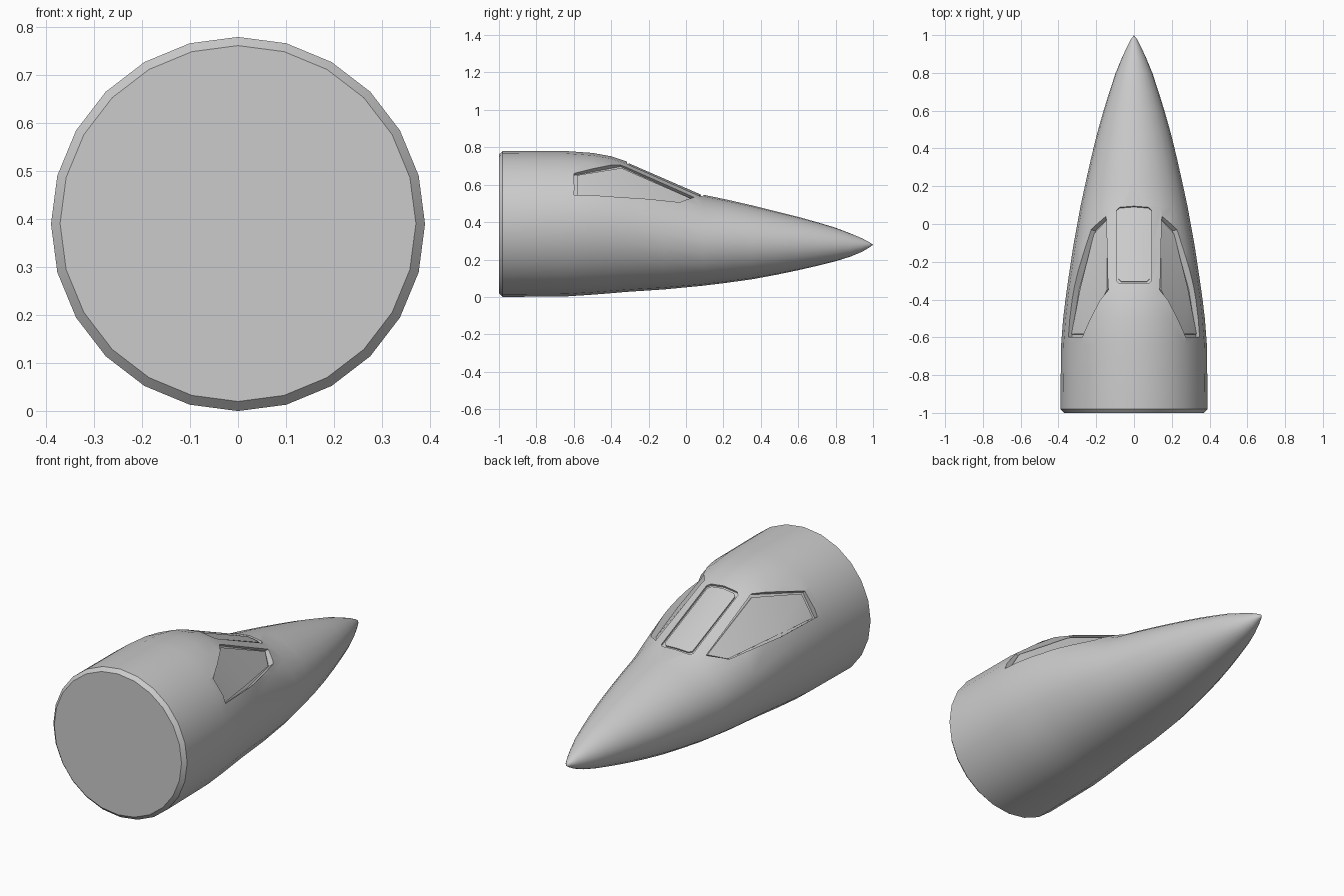
import bpy, bmesh, math
from mathutils import Vector

if "Cube" in bpy.data.objects:
    bpy.data.objects.remove(bpy.data.objects["Cube"])

grey = bpy.data.materials.new("light_grey")
grey.diffuse_color = (0.6, 0.6, 0.6, 1)
grey.use_nodes = True
grey.node_tree.nodes["Principled BSDF"].inputs["Base Color"].default_value = grey.diffuse_color

# Fuselage stations: y, top z, bottom z, half width
STATIONS = [
    (-1.0, .762, .02, .371), (-.98, .78, .0, .39), (-.64, .78, .003, .386),
    (-.5, .77, .012, .375), (-.4, .752, .02, .363), (-.32, .725, .027, .352),
    (-.12, .638, .04, .322), (.09, .547, .06, .284), (.22, .52, .076, .256),
    (.35, .49, .094, .227), (.48, .458, .118, .195), (.6, .428, .143, .161),
    (.7, .4, .166, .13), (.8, .37, .191, .097), (.88, .339, .216, .064),
    (.94, .314, .241, .036), (.98, .293, .264, .015)]
N = 24


def make(name, verts, faces):
    bm = bmesh.new()
    vs = [bm.verts.new(v) for v in verts]
    for f in faces:
        bm.faces.new([vs[i] for i in f])
    bmesh.ops.recalc_face_normals(bm, faces=bm.faces)
    me = bpy.data.meshes.new(name)
    bm.to_mesh(me)
    bm.free()
    me.materials.append(grey)
    ob = bpy.data.objects.new(name, me)
    bpy.context.collection.objects.link(ob)
    return ob


def prism(name, base, tris, offset):
    """Closed solid from a triangulated outline pushed along an offset."""
    n = len(base)
    verts = list(base) + [p + offset for p in base]
    faces = [list(t) for t in tris] + [[i + n for i in t] for t in tris]
    faces += [[i, (i + 1) % n, (i + 1) % n + n, i + n] for i in range(n)]
    return make(name, verts, faces)


def smooth(ob, angle=30):
    bpy.ops.object.select_all(action='DESELECT')
    ob.select_set(True)
    bpy.context.view_layer.objects.active = ob
    bpy.ops.object.shade_smooth_by_angle(angle=math.radians(angle))


def inset(pts, d):
    c = sum(pts, Vector()) / len(pts)
    return [p + (c - p).normalized() * d for p in pts]


# Fuselage: lofted 24-sided ellipses ending in a pointed nose
verts, faces = [], []
for y, top, bot, w in STATIONS:
    for k in range(N):
        a = 2 * math.pi * k / N
        verts.append((w * math.sin(a), y, (top + bot) / 2 + (top - bot) / 2 * math.cos(a)))
for s in range(len(STATIONS) - 1):
    for k in range(N):
        j = (k + 1) % N
        faces.append((s * N + k, s * N + j, (s + 1) * N + j, (s + 1) * N + k))
faces.append(tuple(range(N)))
last = (len(STATIONS) - 1) * N
verts.append((0, 1.0, .279))
faces += [(last + k, last + (k + 1) % N, len(verts) - 1) for k in range(N)]
body = make("fuselage", verts, faces)

cutters = []

# Side windows: recessed panes with a groove around them
SIDE = [(.33, -.6, .533), (.26, -.6, .65), (.125, -.35, .697),
        (.13, .04, .52), (.203, -.035, .487), (.29, -.345, .511)]
TRIS = [(0, 1, 5), (1, 2, 5), (2, 3, 4), (2, 4, 5)]
for side, s in (("right", 1), ("left", -1)):
    pts = [Vector((x * s, y, z)) for x, y, z in SIDE]
    out = Vector((.8 * s, .1, .6))
    cutters.append(prism("side_cutter", pts, TRIS, out * .12))
    pane = [p - out * .003 for p in inset(pts, .017)]
    smooth(prism(side + "_side_window", pane, TRIS, out * .012))

# Windshield: shallow recess in the sloping roof with a raised pane
def windshield(name, w, y0, y1, depth, offset):
    def z(x, y):
        t = (y + .32) / .41
        top = .725 + t * (.547 - .725)
        return top - abs(x) * .13 - depth
    outline = [(-w, y0 + .015), (-w + .015, y0), (0, y0), (w - .015, y0), (w, y0 + .015),
               (w, y1 - .02), (w - .015, y1 - .006), (0, y1), (-w + .015, y1 - .006), (-w, y1 - .02)]
    base = [Vector((x, y, z(x, y))) for x, y in outline]
    halves = [(2, 3, 4, 5, 6, 7), (7, 8, 9, 0, 1, 2)]
    return prism(name, base, halves, offset)


up = Vector((0, .38, .92))
cutters.append(windshield("windshield_cutter", .092, -.32, .09, .012, up * .08))
smooth(windshield("windshield", .081, -.309, .077, .014, up * .009))

# Cut the window recesses out of the fuselage
for c in cutters:
    c.hide_render = True
    m = body.modifiers.new("recess", 'BOOLEAN')
    m.object = c
    m.operation = 'DIFFERENCE'
    m.solver = 'EXACT'
    bpy.context.view_layer.objects.active = body
    bpy.ops.object.modifier_apply(modifier=m.name)
for c in cutters:
    bpy.data.objects.remove(c, do_unlink=True)
smooth(body)
